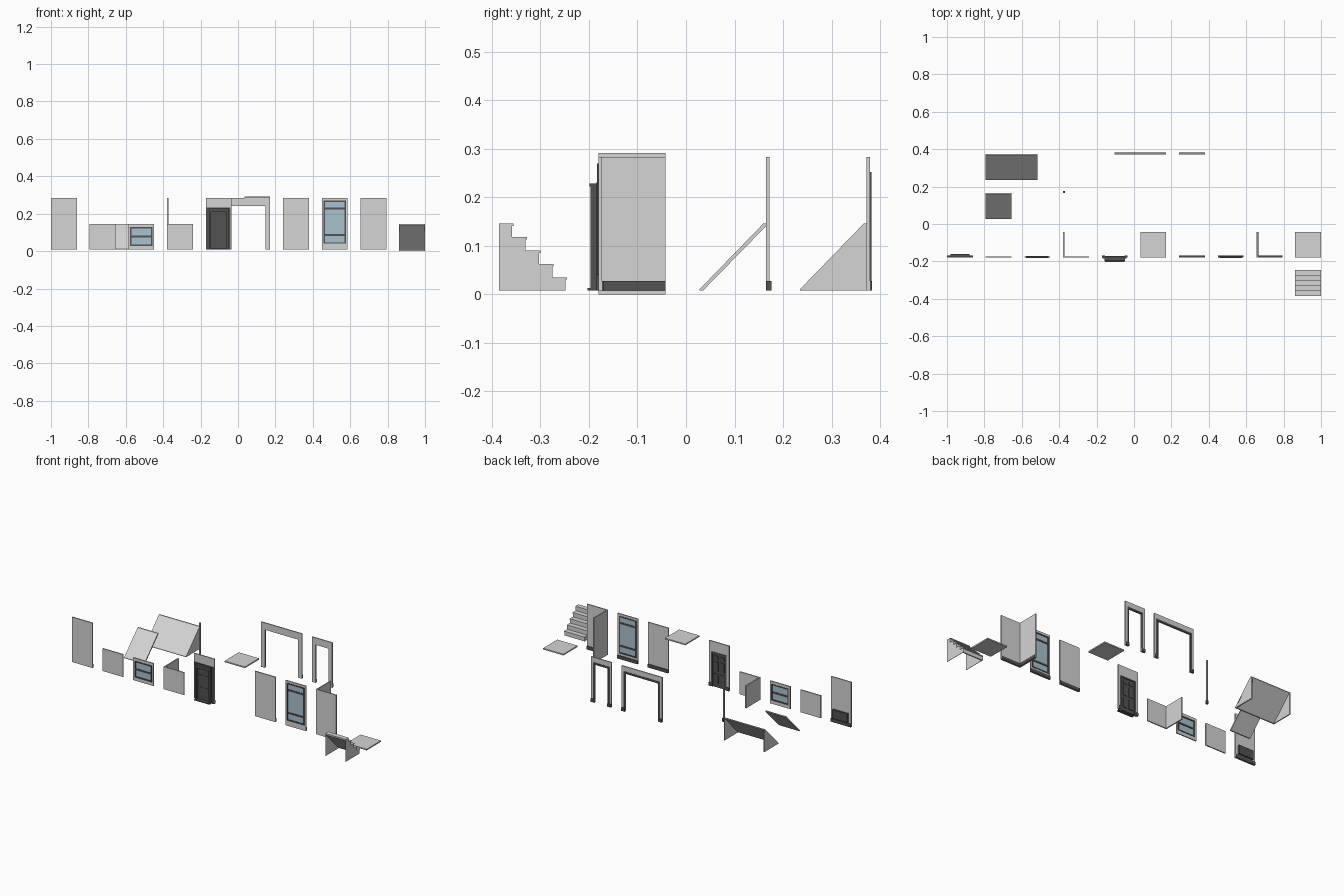
import bpy, bmesh
from mathutils import Vector

if "Cube" in bpy.data.objects:
    bpy.data.objects.remove(bpy.data.objects["Cube"])

M = 2 / 14.5          # width of one module
T = 0.0069            # wall thickness
H = 0.0076            # floor thickness, walls start here
TOP = H + 2 * M       # full wall height
HALF = H + M          # half wall height
YF = -0.180           # front face of the wall row
YB = YF + T           # back face of the wall row
YA = 0.372            # front face of the archway row
BASE_Z, BASE_D = 0.028, 0.0045


def material(name, rgb):
    m = bpy.data.materials.new(name)
    m.diffuse_color = (*rgb, 1)
    m.use_nodes = True
    m.node_tree.nodes["Principled BSDF"].inputs["Base Color"].default_value = m.diffuse_color
    return m


LIGHT = material("light_plaster", (0.66, 0.66, 0.66))
DARK = material("dark_trim", (0.085, 0.085, 0.085))
GLASS = material("blue_glass", (0.40, 0.54, 0.63))


def finish(name, bm, mat):
    bmesh.ops.remove_doubles(bm, verts=bm.verts, dist=1e-6)
    bmesh.ops.recalc_face_normals(bm, faces=bm.faces)
    me = bpy.data.meshes.new(name)
    bm.to_mesh(me)
    bm.free()
    me.materials.append(mat)
    ob = bpy.data.objects.new(name, me)
    bpy.context.collection.objects.link(ob)
    return ob


def box(name, x0, x1, y0, y1, z0, z1, mat=LIGHT):
    bm = bmesh.new()
    bmesh.ops.create_cube(bm, size=1)
    for v in bm.verts:
        v.co = Vector(((x0 + x1) / 2 + v.co.x * (x1 - x0),
                       (y0 + y1) / 2 + v.co.y * (y1 - y0),
                       (z0 + z1) / 2 + v.co.z * (z1 - z0)))
    return finish(name, bm, mat)


def prism(name, polys, axis, a0, a1, mat=LIGHT):
    """Extrude 2D polygons: axis 'x' takes (y, z) points, 'y' takes (x, z)."""
    bm = bmesh.new()
    for p in polys:
        bm.faces.new([bm.verts.new((a0, u, v) if axis == 'x' else (u, a0, v)) for u, v in p])
    bmesh.ops.remove_doubles(bm, verts=bm.verts, dist=1e-6)
    ext = bmesh.ops.extrude_face_region(bm, geom=bm.faces[:])
    d = Vector((a1 - a0, 0, 0)) if axis == 'x' else Vector((0, a1 - a0, 0))
    bmesh.ops.translate(bm, vec=d, verts=[g for g in ext['geom'] if isinstance(g, bmesh.types.BMVert)])
    return finish(name, bm, mat)


def ring(name, outer, inner, y0, y1, mat):
    """Rectangular frame; rectangles are (x0, x1, z0, z1)."""
    def c(r):
        return [(r[0], r[2]), (r[1], r[2]), (r[1], r[3]), (r[0], r[3])]
    o, i = c(outer), c(inner)
    return prism(name, [[o[k], o[(k + 1) % 4], i[(k + 1) % 4], i[k]] for k in range(4)], 'y', y0, y1, mat)


def portal(name, x0, x1, z1, leg, head, y0, y1, mat=LIGHT):
    """Upside-down U shape standing on the floor level."""
    a, b, t = x0 + leg, x1 - leg, z1 - head
    prism(name, [[(x0, H), (a, H), (a, t), (b, t), (b, H), (x1, H), (x1, z1), (x0, z1)]], 'y', y0, y1, mat)


def cell(i):
    x = -1 + 1.5 * M * i
    return x, x + M


def baseboard(name, x0, x1, y=YB):
    box(name, x0, x1, y, y + BASE_D, H, BASE_Z, DARK)


def window(name, x0, x1, ztop, hole, bars):
    """Wall with a glazed opening, trim ring and horizontal bars."""
    w = 0.007
    inner = (hole[0] + w, hole[1] - w, hole[2] + w, hole[3] - w)
    ring(name + "_wall", (x0, x1, H, ztop), hole, YF, YB, LIGHT)
    ring(name + "_frame", hole, inner, YF - 0.003, YB + 0.002, DARK)
    box(name + "_glass", inner[0], inner[1], YF + 0.002, YB - 0.002, inner[2], inner[3], GLASS)
    for z in bars:
        box(name + "_bar", inner[0], inner[1], YF - 0.001, YB + 0.001, z - 0.005, z + 0.005, DARK)


# wall with a low radiator panel on the inside
x0, x1 = cell(0)
box("radiator_wall", x0, x1, YF, YB, H, TOP)
baseboard("radiator_wall_baseboard", x0, x1)
box("radiator", x0 + 0.018, x1 - 0.018, YB, YB + 0.012, 0.034, 0.088, DARK)

# half-height walls: plain, window and corner
x0, x1 = cell(1)
box("half_wall", x0, x1, YF, YB, H, HALF)
x0, x1 = cell(2)
window("half_window", x0, x1, HALF, (x0 + 0.010, x1 - 0.010, 0.028, 0.129), [0.078])


def corner(name, i, ztop):
    a, b = cell(i)
    e = YF + M
    bm_pts = [(a, YF), (b, YF), (b, YB), (a + T, YB), (a + T, e), (a, e)]
    bm = bmesh.new()
    f = bm.faces.new([bm.verts.new((x, y, H)) for x, y in bm_pts])
    ext = bmesh.ops.extrude_face_region(bm, geom=[f])
    bmesh.ops.translate(bm, vec=(0, 0, ztop - H),
                        verts=[g for g in ext['geom'] if isinstance(g, bmesh.types.BMVert)])
    finish(name, bm, LIGHT)


corner("half_corner_wall", 3, HALF)

# full-height corner with baseboards on the inside
corner("corner_wall", 8, TOP)
x0, x1 = cell(8)
baseboard("corner_baseboard_front", x0 + T, x1)
box("corner_baseboard_side", x0 + T, x0 + T + BASE_D, YB, YF + M, H, BASE_Z, DARK)

# door wall with surround, panelled door and doorstep
x0, x1 = cell(4)
c = (x0 + x1) / 2
portal("door_wall", x0, x1, TOP, 0.025, TOP - 0.212, YF, YB)
portal("door_casing", x0 + 0.005, x1 - 0.005, 0.232, 0.02, 0.02, YF - 0.004, YF, DARK)
portal("door_surround", c - 0.052, c + 0.052, 0.222, 0.010, 0.014, YF - 0.017, YF, DARK)
box("door_cornice", c - 0.054, c + 0.054, YF - 0.019, YF, 0.222, 0.228, DARK)
box("doorstep", c - 0.052, c + 0.052, YF - 0.023, YF, H, 0.013, DARK)
box("door_leaf", c - 0.044, c + 0.044, YF - 0.001, YB - 0.002, H, 0.212, DARK)
portal("door_inner_trim", c - 0.052, c + 0.052, 0.220, 0.009, 0.009, YB, YB + 0.003, DARK)
for sx in (-1, 1):
    for z0, z1 in ((0.03, 0.09), (0.105, 0.165), (0.178, 0.2)):
        m = c + sx * 0.02
        box("door_panel", m - 0.014, m + 0.014, YF - 0.004, YB + 0.001, z0, z1, DARK)
    e = c + sx * (M / 2 - 0.0085)
    baseboard("door_wall_baseboard", e - 0.0085, e + 0.0085)

# ceiling and floor tiles
x0, x1 = cell(5)
box("ceiling_tile", x0, x1, YF, YF + M, TOP, TOP + H)
x0, x1 = cell(9)
box("floor_tile", x0, x1, YF, YF + M, 0, H)

# plain wall and tall window wall
x0, x1 = cell(6)
box("plain_wall", x0, x1, YF, YB, H, TOP)
baseboard("plain_wall_baseboard", x0, x1)
x0, x1 = cell(7)
window("tall_window", x0, x1, TOP, (x0 + 0.010, x1 - 0.010, 0.040, 0.270), [0.227, 0.087])
baseboard("tall_window_baseboard", x0, x1)

# staircase: stepped top with sloping underside, plus side panels
x0, x1 = cell(9)
ys, s = -0.385, M / 5
steps = []
for k in range(5):
    z, y = HALF - k * s, ys + (k + 1) * s
    steps += [(y - s, z), (y + 0.002, z), (y + 0.002, z - 0.005), (y - 0.001, z - 0.005)]
    steps.append((y - 0.001, z - s))
steps[0] = (ys, HALF)
prism("stair_steps", [steps + [(ys + M - 0.008, H), (ys, HALF - 0.008)]], 'x', x0 + 0.002, x1 - 0.002)
for a in (x0, x1 - 0.002):
    prism("stair_side", [steps + [(ys, H)]], 'x', a, a + 0.002)


# sloping roofs
def slope(name, xa, xb, y):
    prism(name, [[(y, H), (y, H + 0.003), (y + M - T, HALF), (y + M, HALF),
                  (y + M, HALF - 0.004), (y + T, H)]], 'x', xa, xb)


x0, x1 = cell(1)
slope("small_roof", x0, x1, 0.028)
slope("long_roof", x0, x0 + 2 * M, 0.235)
for a in (x0, x0 + 2 * M - T):
    prism("roof_gable", [[(0.2415, H), (0.235 + M, H), (0.235 + M, HALF - 0.003)]],
          'x', a + 0.0003, a + T - 0.0003)

# corner post
x0, _ = cell(3)
box("corner_post", x0, x0 + T, 0.165, 0.165 + T, H, TOP)
box("corner_post_base", x0 + 0.0005, x0 + T + BASE_D, 0.1655, 0.165 + T + BASE_D, H, BASE_Z, DARK)

# archways: wide and narrow, trimmed at the back
for name, a, b in (("wide_archway", cell(4)[0] + M / 2, cell(5)[1]), ("narrow_archway", *cell(6))):
    portal(name, a, b, TOP, 0.025, TOP - 0.241, YA, YA + T)
    portal(name + "_trim", a + 0.014, b - 0.014, 0.252, 0.011, 0.011, YA + T, YA + T + 0.003, DARK)
    for e in (a, b - 0.025):
        baseboard(name + "_baseboard", e, e + 0.025, YA + T)
